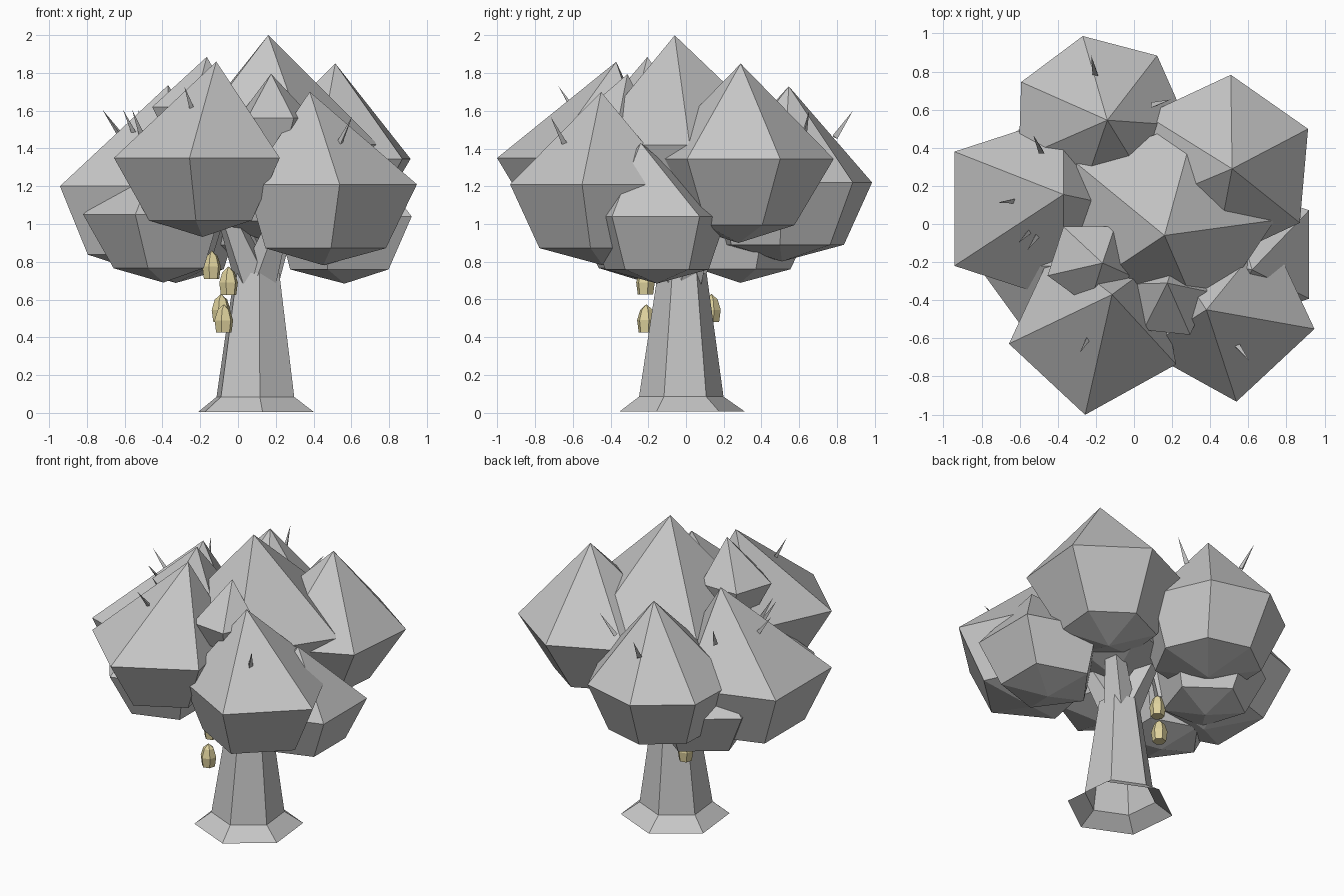
import bpy, bmesh, math
from mathutils import Vector

if "Cube" in bpy.data.objects:
    bpy.data.objects.remove(bpy.data.objects["Cube"])


def material(name, rgb):
    m = bpy.data.materials.new(name)
    m.diffuse_color = (*rgb, 1)
    m.use_nodes = True
    m.node_tree.nodes["Principled BSDF"].inputs["Base Color"].default_value = m.diffuse_color
    return m


GREY = material("plain_grey", (0.57, 0.57, 0.57))
YELLOW = material("pale_yellow", (0.74, 0.65, 0.34))


def ring(x, y, z, r, sides, phase):
    """Horizontal polygon of points."""
    angles = [math.radians(phase) + math.tau * i / sides for i in range(sides)]
    return [Vector((x + r * math.cos(a), y + r * math.sin(a), z)) for a in angles]


def loft(name, rings, mat, top=None, bottom=None):
    """Join rings from bottom to top, closed by optional tip points."""
    bm = bmesh.new()
    loops = [[bm.verts.new(p) for p in r] for r in rings]
    n = len(loops[0])
    for a, b in zip(loops, loops[1:]):
        for i in range(n):
            j = (i + 1) % n
            bm.faces.new((a[i], a[j], b[j], b[i]))
    if top is not None:
        t = bm.verts.new(top)
        for i in range(n):
            bm.faces.new((loops[-1][i], loops[-1][(i + 1) % n], t))
    if bottom is not None:
        t = bm.verts.new(bottom)
        for i in range(n):
            bm.faces.new((loops[0][(i + 1) % n], loops[0][i], t))
    bmesh.ops.triangulate(bm, faces=[f for f in bm.faces if len(f.verts) > 3])
    me = bpy.data.meshes.new(name)
    bm.to_mesh(me)
    bm.free()
    me.materials.append(mat)
    ob = bpy.data.objects.new(name, me)
    bpy.context.collection.objects.link(ob)


def spike(name, a, b, radius, sides):
    """Pointed stick from a to b."""
    q = (b - a).to_track_quat('Z', 'Y')
    loft(name, [[a + q @ p for p in ring(0, 0, 0, radius, sides, 0)]], GREY, top=b, bottom=a)


# Six-sided trunk with a flared foot, open underneath
loft("trunk", [ring(0.095, -0.02, 0.005, 0.335, 6, -84),
               ring(0.092, -0.025, 0.085, 0.225, 6, -84),
               ring(0.1, -0.02, 0.74, 0.13, 6, -84)], GREY, top=(0.1, -0.02, 0.76))

# Branches forking into the crown
fork = Vector((0.1, -0.02, 0.66))
for i, offset in enumerate(ring(0, 0, 0.8, 0.42, 4, 40)):
    spike(f"branch_{i + 1}", fork, fork + offset, 0.11, 5)

# Leaf clumps: apex, centre of the widest ring, its radius and phase, underside scale
CLUMPS = {
    "crown_top": ((0.16, -0.06, 2.0), (0.17, 0, 1.42), 0.57, 2, 0.7),
    "left": ((-0.37, 0.155, 1.735), (-0.53, 0.08, 1.2), 0.51, 144, 0.72),
    "front": ((-0.115, -0.37, 1.86), (-0.2, -0.54, 1.35), 0.465, 191, 0.62),
    "front_right": ((0.38, -0.45, 1.7), (0.48, -0.46, 1.21), 0.476, -11, 0.71),
    "back_right": ((0.515, 0.29, 1.85), (0.465, 0.29, 1.345), 0.495, 25, 0.6),
    "back": ((-0.14, 0.545, 1.73), (-0.18, 0.53, 1.22), 0.465, 101, 0.72),
    "low_right": ((0.62, -0.24, 1.43), (0.6, -0.16, 1.04), 0.395, -36, 0.73),
    "low_left": ((-0.4, -0.22, 1.42), (-0.42, -0.22, 1.05), 0.4, 180, 0.66),
    "low_rear": ((-0.35, 0.3, 1.4), (-0.35, 0.3, 1.03), 0.38, 90, 0.7),
    "small_top": ((-0.165, -0.205, 1.885), (-0.235, -0.2, 1.62), 0.23, 198, 0.7),
    "small_front": ((0.175, -0.31, 1.795), (0.19, -0.4, 1.56), 0.21, 12, 0.74),
}
SIDES = {"back": 7, "back_right": 6}
for name, (apex, (x, y, z), r, phase, low) in CLUMPS.items():
    n = SIDES.get(name, 5)
    lx, ly = x * 0.94, y * 0.96          # undersides tuck in toward the trunk
    loft("leaf_clump_" + name,
         [ring(lx, ly, z - 0.71 * r, low * r, n, phase), ring(x, y, z, r, n, phase)],
         GREY, top=apex, bottom=(lx, ly, z - 0.9 * r))

# Thin twig spikes on the clump slopes, by compass angle around the apex
SPIKES = {"left": (187, 227, 237, 117), "front": (241,), "front_right": (-50,),
          "back": (104, 18)}
for name, angles in SPIKES.items():
    apex = Vector(CLUMPS[name][0])
    for i, a in enumerate(angles):
        out = Vector((math.cos(math.radians(a)), math.sin(math.radians(a)), 0))
        base = apex + out * 0.25 - Vector((0, 0, 0.27))
        spike(f"twig_spike_{name}_{i + 1}", base, base + out * 0.1 + Vector((0, 0, 0.14)), 0.018, 3)

# Hanging fruit: teardrop bodies with flat bottoms
for i, (x, y, z) in enumerate([(-0.05, -0.215, 0.625), (-0.075, -0.21, 0.425),
                               (-0.14, 0.06, 0.71), (-0.09, 0.135, 0.48)]):
    body = [ring(x, y, z + h, r, 6, 15) for h, r in ((0, 0.042), (0.065, 0.051), (0.12, 0.034))]
    loft(f"fruit_{i + 1}", body, YELLOW, top=(x, y, z + 0.15), bottom=(x, y, z))
